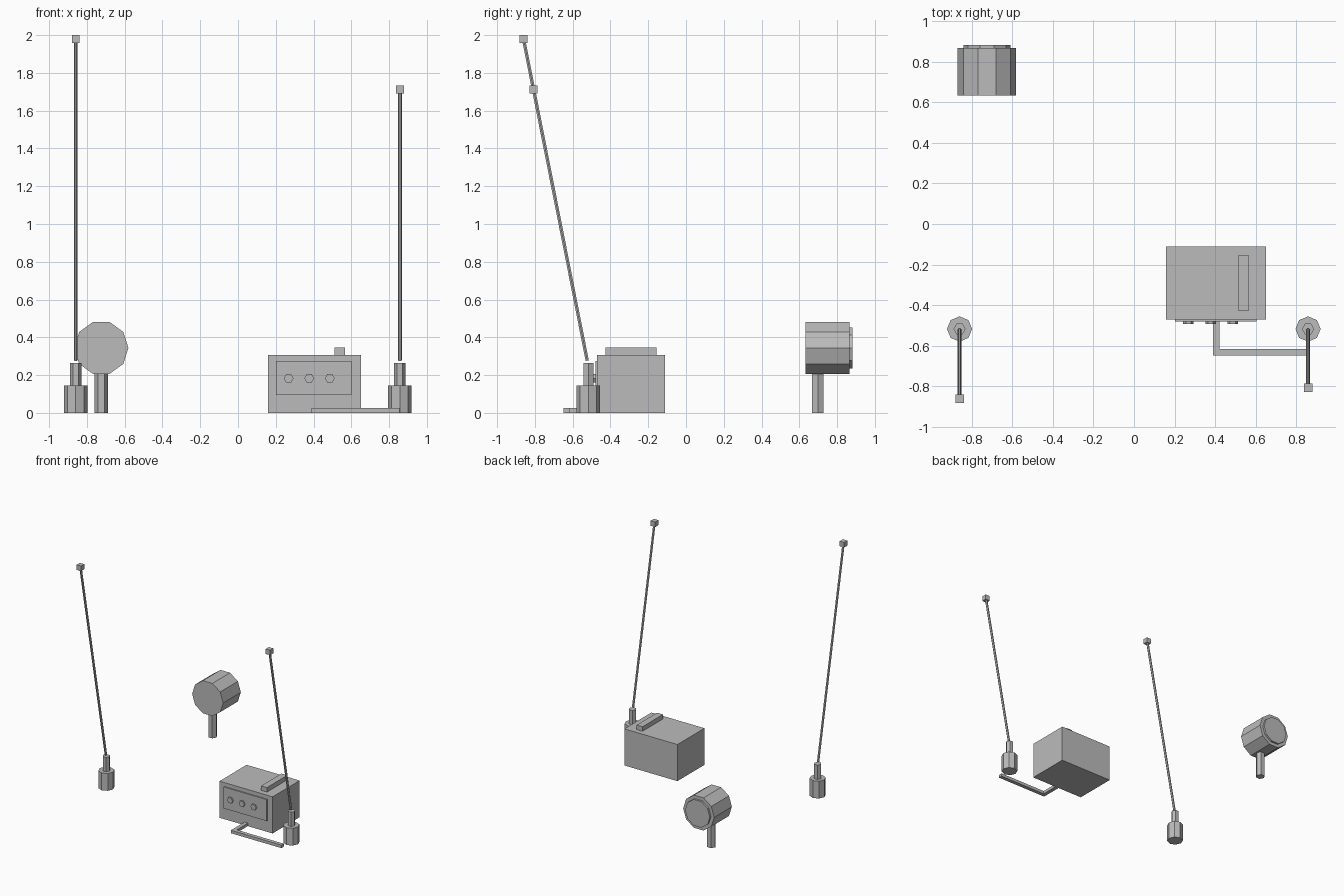
import bpy
import bmesh
from math import cos, sin, atan2, tau
from mathutils import Matrix, Vector

old = bpy.data.objects.get("Cube")
if old:
    bpy.data.objects.remove(old, do_unlink=True)

grey = bpy.data.materials.new("plain grey")
grey.use_nodes = True
grey.diffuse_color = (0.5, 0.5, 0.5, 1)
grey.node_tree.nodes["Principled BSDF"].inputs["Base Color"].default_value = (0.5, 0.5, 0.5, 1)


def finish(name, bm):
    bmesh.ops.recalc_face_normals(bm, faces=bm.faces)
    mesh = bpy.data.meshes.new(name)
    bm.to_mesh(mesh)
    bm.free()
    mesh.materials.append(grey)
    obj = bpy.data.objects.new(name, mesh)
    bpy.context.collection.objects.link(obj)
    return obj


def box(name, low, high):
    low, high = Vector(low), Vector(high)
    bm = bmesh.new()
    size = Matrix.Diagonal((high - low).to_4d())
    bmesh.ops.create_cube(bm, size=1, matrix=Matrix.Translation((low + high) / 2) @ size)
    return finish(name, bm)


def prism(name, start, end, radius, sides):
    """Straight prism whose axis lies in a plane of constant x, with a corner towards +x."""
    start, end = Vector(start), Vector(end)
    axis = end - start
    turn = Matrix.Rotation(atan2(-axis.y, axis.z), 3, 'X')
    bm = bmesh.new()
    ring = [bm.verts.new(start + turn @ Vector((cos(tau * i / sides), sin(tau * i / sides), 0)) * radius)
            for i in range(sides)]
    base = bm.faces.new(ring)
    grown = bmesh.ops.extrude_face_region(bm, geom=[base], use_keep_orig=True)["geom"]
    top = [v for v in grown if isinstance(v, bmesh.types.BMVert)]
    bmesh.ops.translate(bm, vec=axis, verts=top)
    return finish(name, bm)


# Two leaning aerials on weighted feet
for side, x, tip_y, tip_z in (("right", -0.859, -0.86, 1.979), ("left", 0.857, -0.807, 1.712)):
    y = -0.517
    prism(side + "_aerial_foot", (x, y, 0), (x, y, 0.145), 0.062, 8)
    prism(side + "_aerial_neck", (x, y, 0.145), (x, y, 0.265), 0.03, 6)
    prism(side + "_aerial_rod", (x, -0.523, 0.277), (x, tip_y, tip_z), 0.01, 6)
    h = 0.021
    box(side + "_aerial_tip", (x - h, tip_y - h, tip_z - h), (x + h, tip_y + h, tip_z + h))

# Control box with panel, knobs and handle
box("control_box", (0.158, -0.47, 0), (0.65, -0.112, 0.307))
box("control_panel", (0.202, -0.479, 0.094), (0.602, -0.465, 0.274))
for i in range(3):
    x = 0.268 + 0.109 * i
    prism("knob_%d" % (i + 1), (x, -0.47, 0.183), (x, -0.492, 0.183), 0.026, 6)
box("box_handle", (0.512, -0.425, 0.307), (0.566, -0.155, 0.345))

# Cable lying on the ground
box("cable_near_box", (0.388, -0.64, 0), (0.42, -0.46, 0.025))
box("cable_to_aerial", (0.388, -0.648, 0), (0.856, -0.616, 0.025))

# Drum lamp on a post
x = -0.724
prism("drum_post", (x, 0.698, 0), (x, 0.698, 0.21), 0.036, 6)
prism("drum_body", (x, 0.632, 0.344), (x, 0.866, 0.344), 0.144, 10)
prism("drum_back_disc", (x, 0.866, 0.344), (x, 0.882, 0.344), 0.115, 10)
